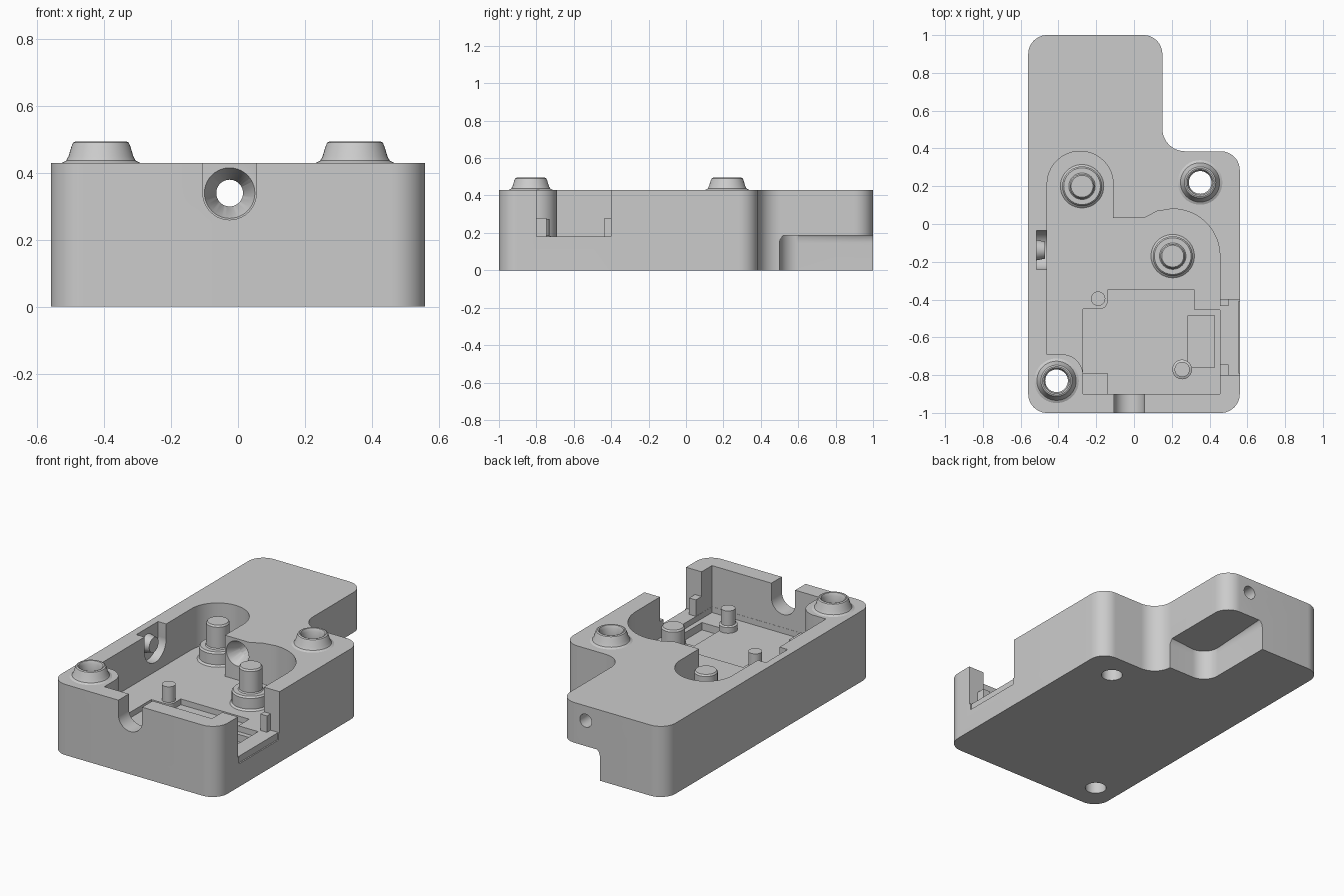
import bpy, bmesh, math
from mathutils import Vector, Matrix

if "Cube" in bpy.data.objects:
    bpy.data.objects.remove(bpy.data.objects["Cube"])

grey = bpy.data.materials.new("plain_grey")
grey.use_nodes = True
colour = (0.6, 0.6, 0.6, 1)
grey.diffuse_color = colour
grey.node_tree.nodes["Principled BSDF"].inputs["Base Color"].default_value = colour


def finish(name, bm):
    bmesh.ops.recalc_face_normals(bm, faces=bm.faces)
    mesh = bpy.data.meshes.new(name)
    bm.to_mesh(mesh)
    bm.free()
    mesh.materials.append(grey)
    obj = bpy.data.objects.new(name, mesh)
    bpy.context.collection.objects.link(obj)
    return obj


def rounded(points, steps=12):
    """Outline from (x, y) or (x, y, corner radius) points."""
    out = []
    for i, q in enumerate(points):
        p = Vector(q[:2])
        if len(q) == 2:
            out.append(p)
            continue
        r = q[2]
        u = (Vector(points[i - 1][:2]) - p).normalized()
        v = (Vector(points[(i + 1) % len(points)][:2]) - p).normalized()
        half = u.angle(v) / 2
        centre = p + (u + v).normalized() * r / math.sin(half)
        t = r / math.tan(half)
        a = (p + u * t - centre).normalized()
        b = (p + v * t - centre).normalized()
        out += [centre + a.slerp(b, k / steps).normalized() * r
                for k in range(steps + 1)]
    return out


def prism(name, points, z0, z1, top_bevel=0):
    bm = bmesh.new()
    outline = rounded(points)
    low = [bm.verts.new((p.x, p.y, z0)) for p in outline]
    top = [bm.verts.new((p.x, p.y, z1)) for p in outline]
    bm.faces.new(low[::-1])
    lid = bm.faces.new(top)
    for i in range(len(low)):
        bm.faces.new((low[i - 1], low[i], top[i], top[i - 1]))
    if top_bevel:
        bmesh.ops.bevel(bm, geom=list(lid.edges), offset=top_bevel, segments=5,
                        profile=0.5, affect='EDGES')
    return finish(name, bm)


def box(name, x0, x1, y0, y1, z0, z1):
    return prism(name, [(x0, y0), (x1, y0), (x1, y1), (x0, y1)], z0, z1)


def rod(name, axis, centre, r0, r1, length, sides=40):
    """Cylinder or cone running from centre along the given axis."""
    bm = bmesh.new()
    turn = Vector((0, 0, 1)).rotation_difference(Vector(axis)).to_matrix().to_4x4()
    m = Matrix.Translation(centre) @ turn @ Matrix.Translation((0, 0, length / 2))
    bmesh.ops.create_cone(bm, cap_ends=True, segments=sides, radius1=r0,
                          radius2=r1, depth=length, matrix=m)
    return finish(name, bm)


def lathe(name, x, y, profile, closed=False, sides=40):
    bm = bmesh.new()
    verts = [bm.verts.new((r, 0, z)) for r, z in profile]
    pairs = list(zip(verts, verts[1:])) + ([(verts[-1], verts[0])] if closed else [])
    edges = [bm.edges.new(p) for p in pairs]
    bmesh.ops.spin(bm, geom=verts + edges, cent=(0, 0, 0), axis=(0, 0, 1),
                   angle=math.tau, steps=sides)
    bmesh.ops.remove_doubles(bm, verts=bm.verts, dist=1e-5)
    bmesh.ops.translate(bm, verts=bm.verts, vec=(x, y, 0))
    return finish(name, bm)


def cut(target, cutter):
    mod = target.modifiers.new("cut", 'BOOLEAN')
    mod.operation, mod.solver, mod.object = 'DIFFERENCE', 'EXACT', cutter
    bpy.context.view_layer.objects.active = target
    bpy.ops.object.modifier_apply(modifier=mod.name)
    bpy.data.objects.remove(cutter)


TOP, FLOOR, POCKET, AXLE = 0.43, 0.18, 0.145, 0.34

# Housing block with a narrow tail
housing = prism("housing", [
    (-.56, -1, .1), (.56, -1, .1), (.56, .385, .1), (.15, .385, .12),
    (.15, 1, .1), (-.56, 1, .1)], 0, TOP)

# Main cavity, then the deeper pockets in its floor
cut(housing, prism("cavity", [
    (-.46, -.69), (-.27, -.69, .11), (-.27, -.9), (.455, -.9),
    (.455, .08, .25), (.2, .08), (.12, .067), (.055, .032), (-.11, .032),
    (-.11, .385, .174), (-.46, .385, .174)], FLOOR, .6))
cut(housing, prism("floor_pocket", [
    (-.14, -.899), (.454, -.899), (.454, -.455), (.32, -.455), (.32, -.35),
    (-.14, -.35), (-.14, -.45, .04), (-.269, -.45), (-.269, -.79), (-.14, -.79)],
    POCKET, .3))
cut(housing, box("small_pocket", .285, .425, -.76, -.485, .1, .3))

# Side opening with a shallow step below it
cut(housing, box("side_opening", .44, .7, -.8, -.4, FLOOR, .6))
cut(housing, box("side_step", .552, .7, -.79, -.41, .14, .25))

# Undercut beneath the tail
cut(housing, prism("undercut", [
    (-.12, .5, .1), (.4, .5), (.4, 1.3), (-.12, 1.3)], -.2, .185, .04))

# Front round-bottomed slot and the long bore behind the cavity
cut(housing, rod("slot_round", (0, 1, 0), (-.025, -1.1, AXLE), .08, .08, .25))
cut(housing, box("slot_upper", -.105, .055, -1.1, -.85, AXLE, .6))
cut(housing, rod("bore", (0, 1, 0), (-.025, -.05, AXLE), .04, .04, 1.3))
cut(housing, rod("bore_funnel", (0, 1, 0), (-.025, .02, AXLE), .081, .04, .09))

# Round-bottomed recess in the right wall
cut(housing, rod("recess_round", (1, 0, 0), (-.515, -.138, AXLE), .104, .104, .15))
cut(housing, box("recess_upper", -.515, -.4, -.242, -.034, AXLE, .6))

# Screw holes with raised collars
collar = [(.06, TOP), (.118, TOP), (.104, TOP + .007), (.097, TOP + .02),
          (.088, .48), (.083, .491), (.075, .495), (.068, .493), (.06, .475)]
for name, x, y in (("front", -.41, -.83), ("back", .35, .22)):
    cut(housing, rod("screw_hole", (0, 0, 1), (x, y, -.1), .06, .06, .8))
    lathe(name + "_screw_collar", x, y, collar, closed=True)

# Stepped axle posts
post = [(0, .16), (.115, .16), (.115, FLOOR), (.105, .19), (.105, .255),
        (.097, .265), (.07, .265), (.065, .272), (.065, .4), (.058, .41), (0, .41)]
for name, x, y in (("back_post", -.275, .2), ("middle_post", .205, -.17)):
    lathe(name, x, y, post)

# Locating pins
lathe("rear_pin", -.19, -.395, [(0, .12), (.038, .12), (.038, .275), (0, .275)])
lathe("front_pin", .255, -.77, [(0, .09), (.052, .09), (.052, .18), (.04, .185),
                                (.04, .275), (0, .275)])

# Nub inside the wall recess and ledges in the side opening
rod("recess_nub", (1, 0, 0), (-.52, -.138, AXLE), .055, .045, .05)
box("opening_ledge_front", .455, .5, -.8, -.745, FLOOR - .01, .28)
box("opening_ledge_back", .455, .5, -.435, -.4, FLOOR - .01, .28)

# Smooth curved walls, keep crisp edges
bpy.ops.object.select_all(action='DESELECT')
for obj in bpy.context.scene.objects:
    if obj.type == 'MESH':
        obj.select_set(True)
        bpy.context.view_layer.objects.active = obj
bpy.ops.object.shade_smooth_by_angle(angle=math.radians(30))
